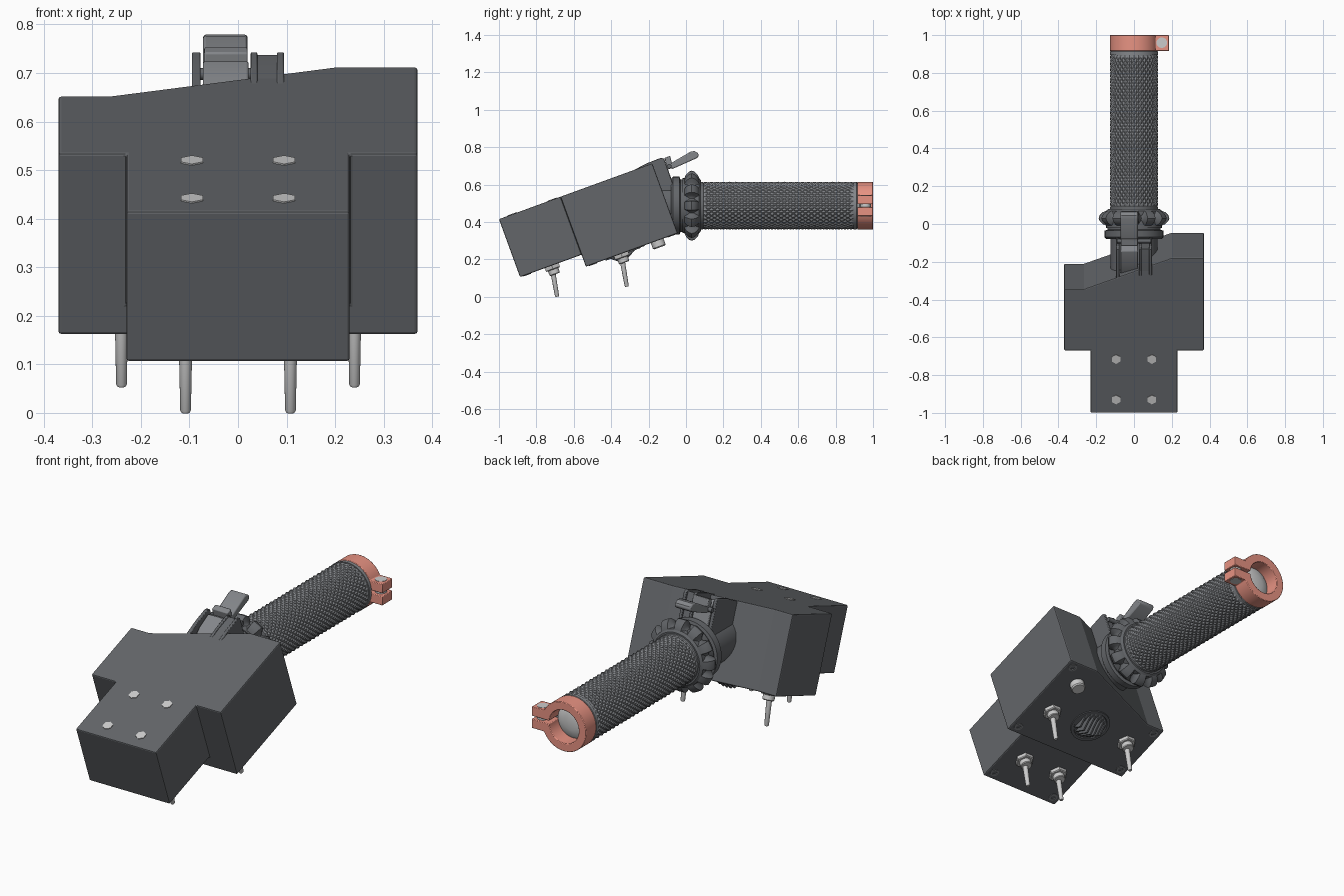
import bpy, bmesh, math
from mathutils import Matrix, Vector

if "Cube" in bpy.data.objects:
    bpy.data.objects.remove(bpy.data.objects["Cube"])

T = Matrix.Translation
R = Matrix.Rotation


def axes(a, b, c):
    return Matrix((a, b, c)).transposed().to_4x4()


def material(name, *rgb):
    m = bpy.data.materials.new(name)
    m.diffuse_color = (*rgb, 1)
    m.use_nodes = True
    m.node_tree.nodes["Principled BSDF"].inputs["Base Color"].default_value = m.diffuse_color
    return m


DARK = material("dark_grey", .125, .132, .142)
MID = material("mid_grey", .23, .24, .255)
METAL = material("metal", .68, .68, .68)
CORAL = material("coral", .8, .29, .225)

# Working frames: tilted housing (x, along, up), side profile (y, z, x), handle axis (z, x, y)
BOX = T((0, -1, .415)) @ R(math.radians(20), 4, 'X')
SIDE = axes((0, 1, 0), (0, 0, 1), (1, 0, 0))
BOXSIDE = BOX @ SIDE
GRIP = T((0, 0, .487)) @ axes((0, 0, 1), (1, 0, 0), (0, 1, 0))
DOWN = R(math.pi, 4, 'X')


def finish(name, bm, frame, mat=DARK, bevel=0):
    bm.transform(frame)
    bmesh.ops.recalc_face_normals(bm, faces=bm.faces)
    me = bpy.data.meshes.new(name)
    bm.to_mesh(me)
    bm.free()
    me.materials.append(mat)
    ob = bpy.data.objects.new(name, me)
    bpy.context.collection.objects.link(ob)
    if bevel:
        m = ob.modifiers.new("bevel", 'BEVEL')
        m.width, m.segments, m.limit_method = bevel, 2, 'ANGLE'
        m.angle_limit = math.radians(40)
    return ob


def solid(pts, lo, hi):
    bm = bmesh.new()
    f = bm.faces.new([bm.verts.new((a, b, lo)) for a, b in pts])
    ext = bmesh.ops.extrude_face_region(bm, geom=[f], use_keep_orig=True)
    bmesh.ops.translate(bm, vec=(0, 0, hi - lo),
                        verts=[v for v in ext['geom'] if isinstance(v, bmesh.types.BMVert)])
    bmesh.ops.recalc_face_normals(bm, faces=bm.faces)
    return bm


def prism(name, pts, lo, hi, frame, mat=DARK, bevel=0):
    return finish(name, solid(pts, lo, hi), frame, mat, bevel)


def lathe(name, profile, frame, mat=DARK, segs=48, lobe=lambda t: 1):
    bm = bmesh.new()
    turns = [2 * math.pi * i / segs for i in range(segs)]
    rings = [[bm.verts.new((r * lobe(t) * math.cos(t), r * lobe(t) * math.sin(t), c)) for t in turns]
             for r, c in profile]
    for lo, hi in zip(rings, rings[1:]):
        for i in range(segs):
            j = (i + 1) % segs
            bm.faces.new((lo[i], lo[j], hi[j], hi[i]))
    bm.faces.new(rings[0])
    bm.faces.new(rings[-1])
    return finish(name, bm, frame, mat)


def rect(a0, a1, b0, b1):
    return [(a0, b0), (a1, b0), (a1, b1), (a0, b1)]


# Housing: wide rear body with slanted back, shallower narrow body extruded forward from its front face
WIDE, NARROW = -.398, -.33
bm = solid([(-.37, .35), (-.23, .35), (.23, .35), (.37, .35), (.37, .872), (.2, .872), (-.265, .697),
            (-.37, .697)], WIDE, 0)
bmesh.ops.bisect_plane(bm, geom=bm.verts[:] + bm.edges[:] + bm.faces[:],
                       plane_co=(0, 0, NARROW), plane_no=(0, 0, 1))
nose = [f for f in bm.faces if (f.calc_center_median() - Vector((0, .35, NARROW / 2))).length < .01]
nose = bmesh.ops.extrude_discrete_faces(bm, faces=nose)['faces']
bmesh.ops.translate(bm, verts=nose[0].verts[:], vec=(0, -.35, 0))
bmesh.ops.remove_doubles(bm, verts=bm.verts[:], dist=1e-5)
bmesh.ops.dissolve_limit(bm, angle_limit=.02, verts=bm.verts[:], edges=bm.edges[:])
housing = finish("housing", bm, BOX, DARK, .006)

# Hex fasteners on the top face
for x in (-.095, .095):
    for u in (.075, .303):
        lathe("top_hex_screw", [(.026, -.01), (.026, .003)], BOX @ T((x, u, 0)) @ R(math.pi / 6, 4, 'Z'), METAL, 6)

# Corner screws on the underside
for x, u, w in [(.33, .39, WIDE), (-.33, .39, WIDE), (.33, .835, WIDE), (-.33, .66, WIDE),
                (.19, .04, NARROW), (-.19, .04, NARROW)]:
    lathe("bottom_screw", [(.022, -.01), (.022, .003), (.012, .003), (.01, -.003)], BOX @ T((x, u, w)) @ DOWN, MID, 24)

# Toggle switches
for x, u, w, tip in [(.108, .18, NARROW, .169), (-.108, .18, NARROW, .169),
                     (.24, .55, WIDE, .178), (-.24, .55, WIDE, .178)]:
    base = BOX @ T((x, u, w)) @ DOWN
    lathe("toggle_nut", [(.046, -.005), (.046, .018), (.042, .022)], base, METAL, 6)
    lathe("toggle_bushing", [(.029, 0), (.029, .046), (.026, .05)], base, METAL, 32)
    lathe("toggle_lever", [(.014, .02), (.011, tip - .005), (.008, tip)], base @ R(math.radians(-10), 4, 'X'), METAL, 24)

# Push button
lathe("push_button", [(.036, -.01), (.036, .032), (.031, .038)], BOX @ T((.24, .755, WIDE)) @ DOWN, METAL, 32)

# Round vent with raked fins
vent = BOX @ T((0, .56, WIDE)) @ DOWN
lathe("vent_ring", [(.085, -.01), (.1, -.01), (.1, .006), (.085, .006), (.082, .001)], vent)
for i in range(-3, 4):
    x = i * .021
    h = math.sqrt(.08 ** 2 - x * x)
    prism("vent_fin", [(-h, 0), (h, 0), (h * .2, .05 * h / .08)], x - .004, x + .004, vent @ SIDE)

# Neck and flange between housing and grip
lathe("neck", [(.125, -.3), (.125, -.05)], GRIP)
lathe("flange", [(.145, -.08), (.155, -.07), (.155, -.035), (.14, -.03), (.14, 0)], GRIP)

# Locking ring with rounded lobes and scooped gaps
lathe("locking_ring", [(.14, -.012), (.166, 0), (.182, .016), (.187, .03), (.182, .046), (.166, .062), (.14, .074)],
      GRIP, DARK, 144, lambda t: 1 - .2 * max(0, -math.cos(12 * t)) ** .7)
lathe("ring_collar", [(.147, -.02), (.147, .07), (.135, .08)], GRIP)

# Latch: side brackets, strap, catch and lever
for a, b in [(-.095, -.077), (.026, .04), (.08, .095)]:
    prism("latch_bracket", [(.70, -.01), (.84, .01), (.925, .012), (.94, .002), (.938, -.17), (.70, -.17)],
          a, b, BOXSIDE, DARK, .003)
prism("latch_block", [(.70, -.012), (.84, .005), (.925, .006), (.93, -.17), (.70, -.17)], .038, .082, BOXSIDE, DARK)
prism("latch_strap", [(.76, -.16), (.76, -.05), (.83, -.015), (.91, -.002), (.94, -.03), (.94, -.16)],
      -.072, .022, BOXSIDE, MID, .004)
prism("latch_catch", [(-.115, .742), (-.085, .754), (-.07, .69), (-.1, .68)], -.07, .02, SIDE, MID, .004)
prism("latch_lever", [(-.075, .682), (.06, .742), (.069, .755), (.064, .768), (.045, .779), (.025, .776), (-.085, .712)],
      -.072, .02, SIDE, MID, .006)
lathe("latch_pin", [(.012, -.09), (.012, .09)], T((0, -.09, .698)) @ SIDE, DARK, 16)

# Grip: core plus raised diamond knurling
lathe("grip_core", [(.122, .05), (.122, .895), (.127, .895), (.127, .912), (.12, .918)], GRIP, MID, 64)
lathe("grip_front_rim", [(.127, .07), (.127, .09), (.122, .094)], GRIP, MID, 64)
N, ROWS, Y0, Y1 = 32, 50, .088, .898
bm = bmesh.new()


def around(r, k, j):
    t = math.pi * k / N
    return Vector((r * math.cos(t), r * math.sin(t), Y0 + (Y1 - Y0) * j / ROWS))


grid = {(j, k): bm.verts.new(around(.1225, k, j)) for j in range(ROWS + 1) for k in range(j % 2, 2 * N, 2)}
for j in range(ROWS - 1):
    for k in range(j % 2, 2 * N, 2):
        ring = [grid[j, k], grid[j + 1, (k + 1) % (2 * N)], grid[j + 2, k], grid[j + 1, (k - 1) % (2 * N)]]
        tip = bm.verts.new(around(.128, k, j + 1))
        for i in range(4):
            bm.faces.new((ring[i], ring[(i + 1) % 4], tip))
knurl = finish("grip_knurling", bm, GRIP, MID)


# Coloured split clamp at the end, with lugs and bolt
def arc(r, z, steps=64):
    s = math.asin(z / r)
    return [(r * math.sin(t), r * math.cos(t)) for t in
            (s + (2 * math.pi - 2 * s) * i / steps for i in range(steps + 1))]


outline = [(.008, .185), (.055, .185)] + arc(.127, .055) + [(-.055, .185), (-.008, .185)] + arc(.085, .008)[::-1]
prism("end_clamp", outline, .916, 1.0, GRIP, CORAL, .003)
lathe("clamp_bolt", [(.028, -.057), (.028, .057)], T((.147, .96, .487)), METAL, 24)
lathe("end_lens", [(.086, .9), (.086, .925), (.07, .935), (.04, .942), (.01, .944)], GRIP, METAL)

# Smooth shading with sharp edges kept; housing and knurling stay flat
bpy.ops.object.select_all(action='DESELECT')
for ob in bpy.context.collection.objects:
    if ob not in (knurl, housing):
        ob.select_set(True)
        bpy.context.view_layer.objects.active = ob
bpy.ops.object.shade_smooth_by_angle(angle=math.radians(35))
